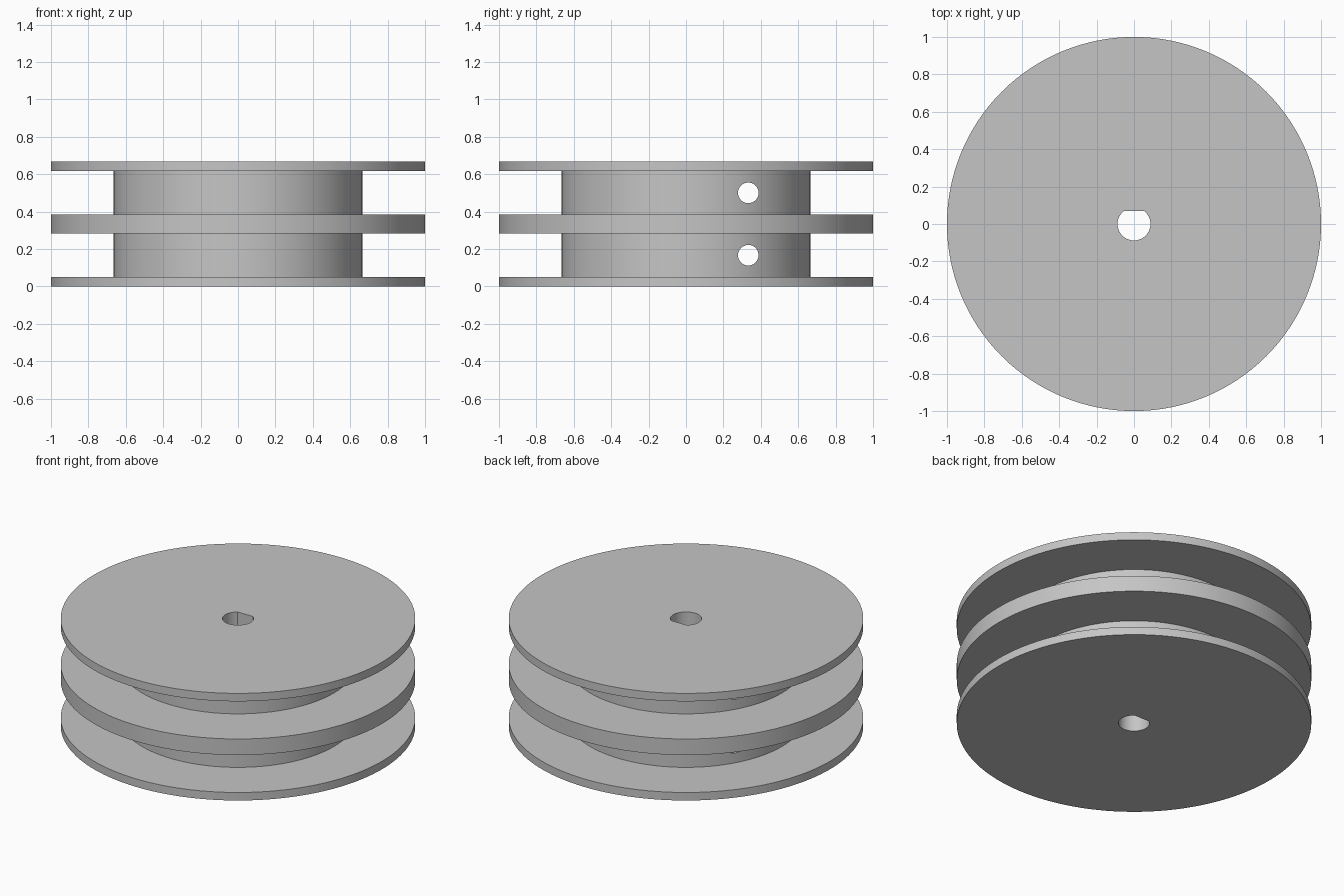
import bpy
import bmesh
import math
from mathutils import Matrix, Vector

SEGMENTS = 128
FLANGE_R, HUB_R = 1.0, 0.665
HEIGHT = 2 / 3
BORE_R, BORE_FLAT = 0.088, 0.07
HOLE_R, HOLE_Y = 0.055, 0.333

default = bpy.data.objects.get("Cube")
if default:
    bpy.data.objects.remove(default, do_unlink=True)

grey = bpy.data.materials.new("light_grey")
grey.use_nodes = True
grey.diffuse_color = (0.56, 0.56, 0.56, 1)
grey.node_tree.nodes["Principled BSDF"].inputs["Base Color"].default_value = grey.diffuse_color


def stack_rings(name, rings, matrix=Matrix()):
    """Closed solid from a list of rings, each a list of points."""
    bm = bmesh.new()
    loops = [[bm.verts.new(matrix @ Vector(p)) for p in ring] for ring in rings]
    for low, high in zip(loops, loops[1:]):
        for i in range(len(low)):
            j = (i + 1) % len(low)
            bm.faces.new((low[i], low[j], high[j], high[i]))
    bm.faces.new(loops[0][::-1])
    bm.faces.new(loops[-1])
    bmesh.ops.recalc_face_normals(bm, faces=bm.faces)
    mesh = bpy.data.meshes.new(name)
    bm.to_mesh(mesh)
    bm.free()
    mesh.materials.append(grey)
    obj = bpy.data.objects.new(name, mesh)
    bpy.context.collection.objects.link(obj)
    return obj


def circle(r, z, n=SEGMENTS, start=0.0, sweep=math.tau):
    return [(r * math.cos(start + sweep * i / n), r * math.sin(start + sweep * i / n), z)
            for i in range(n)]


# Double pulley: three flanges with two hubs between them
profile = [(FLANGE_R, 0), (FLANGE_R, 0.05), (HUB_R, 0.05), (HUB_R, 0.283),
           (FLANGE_R, 0.283), (FLANGE_R, 0.383), (HUB_R, 0.383), (HUB_R, 0.617),
           (FLANGE_R, 0.617), (FLANGE_R, HEIGHT)]
pulley = stack_rings("double_pulley", [circle(r, z) for r, z in profile])

# D-shaped shaft bore, with the flat towards the back
flat_angle = math.asin(BORE_FLAT / BORE_R)
arc_start = math.pi - flat_angle
arc_sweep = math.pi + 2 * flat_angle
steps = 48
bore = [circle(BORE_R, z, steps, arc_start, arc_sweep * steps / (steps - 1))
        for z in (-0.1, HEIGHT + 0.1)]
cutters = [stack_rings("shaft_bore_cutter", bore)]

# Cord holes running side to side through each hub
for label, z in (("lower", HEIGHT / 4), ("upper", HEIGHT * 3 / 4)):
    place = Matrix.Translation((0, HOLE_Y, z)) @ Matrix.Rotation(math.pi / 2, 4, "Y")
    cutters.append(stack_rings(label + "_cord_hole_cutter",
                               [circle(HOLE_R, -1, 40), circle(HOLE_R, 1, 40)], place))

bpy.ops.object.select_all(action="DESELECT")
pulley.select_set(True)
bpy.context.view_layer.objects.active = pulley
for cutter in cutters:
    cutter.hide_render = True
    cut = pulley.modifiers.new(cutter.name, "BOOLEAN")
    cut.operation = "DIFFERENCE"
    cut.solver = "EXACT"
    cut.object = cutter
    bpy.ops.object.modifier_apply(modifier=cut.name)
    bpy.data.objects.remove(cutter, do_unlink=True)

bpy.ops.object.shade_smooth_by_angle(angle=math.radians(30))
